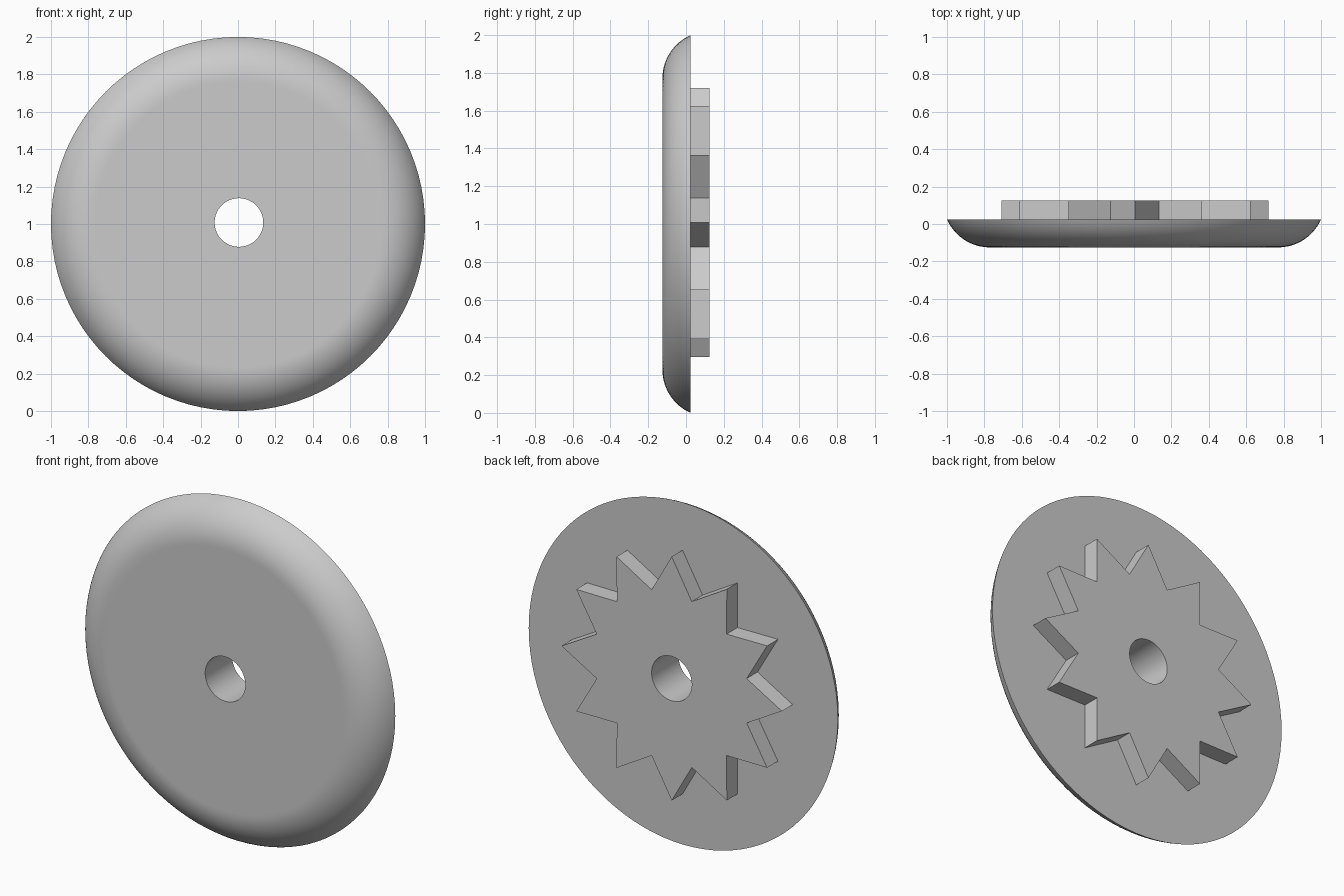
import bpy, bmesh, math

SEGMENTS = 96
CENTER = (0.0, 1.0)            # disc axis (x, z)
HUB = (0.005, 1.008)           # hole and star axis (x, z)
FRONT, BACK, STAR_BACK = -0.125, 0.025, 0.125
HOLE_RADIUS = 0.13
ROUNDING = 0.25                # radius of the rounded front edge
TEETH, TIP, VALLEY = 12, 0.713, 0.502

if "Cube" in bpy.data.objects:
    bpy.data.objects.remove(bpy.data.objects["Cube"])

grey = bpy.data.materials.new("plain grey")
grey.use_nodes = True
grey.diffuse_color = (0.6, 0.6, 0.6, 1)
grey.node_tree.nodes["Principled BSDF"].inputs["Base Color"].default_value = grey.diffuse_color


def circle(center, radius):
    angles = [math.tau * i / SEGMENTS for i in range(SEGMENTS)]
    return [(center[0] + radius * math.cos(a), center[1] + radius * math.sin(a)) for a in angles]


def star(center):
    """Straight-edged star outline with as many points as a circle."""
    corners = []
    for k in range(TEETH * 2):
        r, a = (VALLEY if k % 2 else TIP), math.pi * k / TEETH
        corners.append((center[0] + r * math.cos(a), center[1] + r * math.sin(a)))
    steps = SEGMENTS // len(corners)
    points = []
    for k, (x, z) in enumerate(corners):
        nx, nz = corners[(k + 1) % len(corners)]
        for s in range(steps):
            t = s / steps
            points.append((x + (nx - x) * t, z + (nz - z) * t))
    return points


def ring_solid(name, rings):
    """Bridge a closed series of (outline, y) rings into a solid with a hole."""
    bm = bmesh.new()
    loops = [[bm.verts.new((x, y, z)) for x, z in outline] for outline, y in rings]
    for a, b in zip(loops, loops[1:] + loops[:1]):
        for i in range(SEGMENTS):
            j = (i + 1) % SEGMENTS
            bm.faces.new((a[i], a[j], b[j], b[i]))
    bmesh.ops.recalc_face_normals(bm, faces=bm.faces)
    mesh = bpy.data.meshes.new(name)
    bm.to_mesh(mesh)
    bm.free()
    mesh.materials.append(grey)
    obj = bpy.data.objects.new(name, mesh)
    bpy.context.collection.objects.link(obj)
    bpy.ops.object.select_all(action='DESELECT')
    obj.select_set(True)
    bpy.context.view_layer.objects.active = obj
    bpy.ops.object.shade_smooth_by_angle(angle=math.radians(25))
    return obj


hole = circle(HUB, HOLE_RADIUS)

# Disc: flat front, rounded edge, sharp back rim
sweep = math.acos((ROUNDING - (BACK - FRONT)) / ROUNDING)
flat_radius = 1 - ROUNDING * math.sin(sweep)
disc_rings = [(hole, FRONT), (circle(CENTER, flat_radius - 0.01), FRONT)]
STEPS = 16
for i in range(STEPS + 1):
    a = sweep * i / STEPS
    disc_rings.append((circle(CENTER, flat_radius + ROUNDING * math.sin(a)),
                       FRONT + ROUNDING * (1 - math.cos(a))))
disc_rings.append((hole, BACK))
ring_solid("rounded_disc", disc_rings)

# Star-shaped gear plate on the back
outline = star(HUB)
ring_solid("star_gear", [(hole, BACK), (outline, BACK), (outline, STAR_BACK), (hole, STAR_BACK)])
